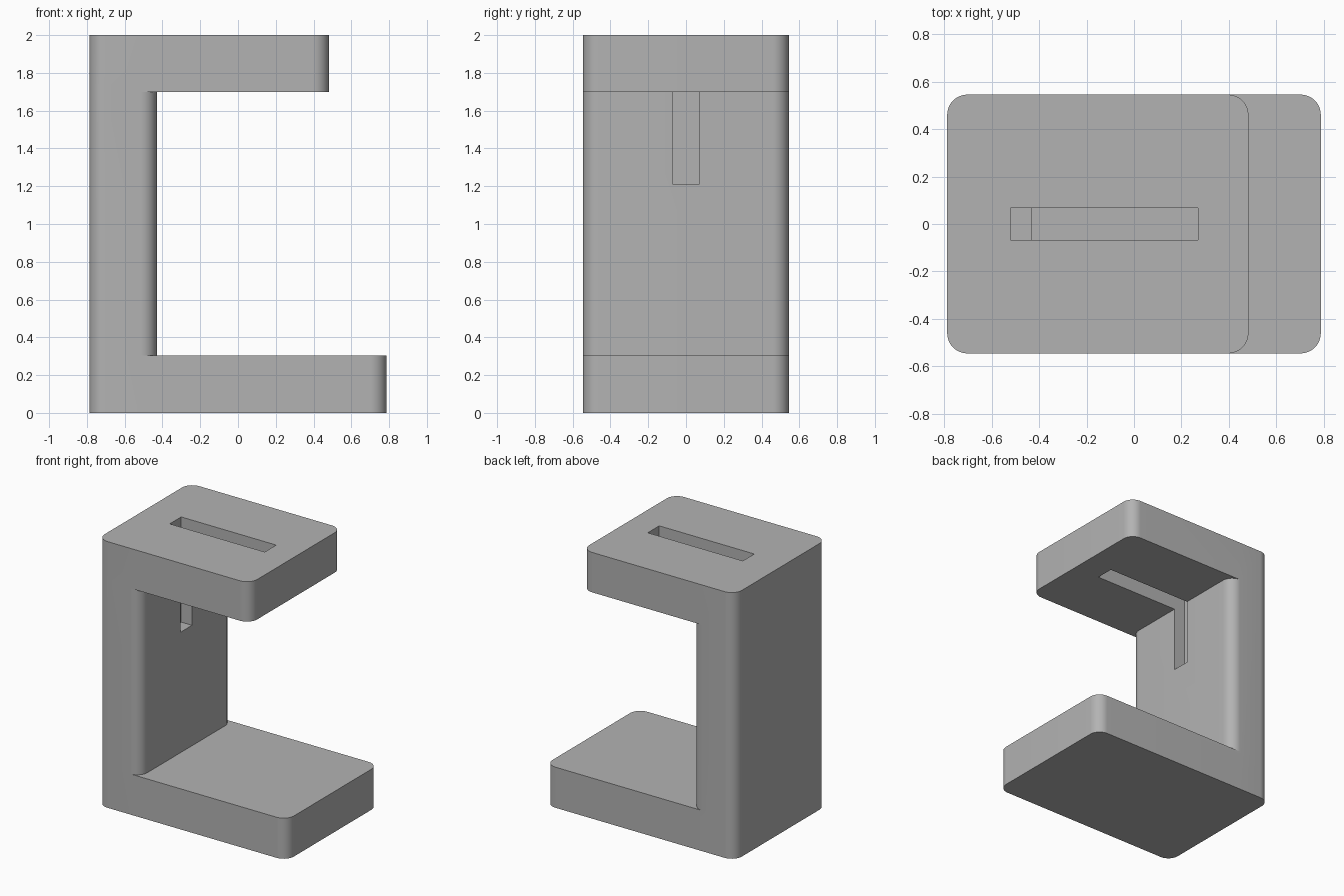
import bpy
import bmesh
from math import cos, sin, pi

cube = bpy.data.objects.get("Cube")
if cube:
    bpy.data.objects.remove(cube, do_unlink=True)

LEFT, HALF_DEPTH, RADIUS, STEPS = -0.787, 0.545, 0.085, 12

# Single plain grey
grey = bpy.data.materials.new("plain grey")
grey.use_nodes = True
grey.diffuse_color = (0.45, 0.45, 0.45, 1)
grey.node_tree.nodes["Principled BSDF"].inputs["Base Color"].default_value = grey.diffuse_color


def block(name, x0, x1, half_y, z0, z1, radius=0.0):
    """Upright prism with rounded vertical corners."""
    points = []
    corners = [(x1, 1, 1), (x0, -1, 1), (x0, -1, -1), (x1, 1, -1)]
    for i, (x, sx, sy) in enumerate(corners):
        cx, cy = x - sx * radius, sy * (half_y - radius)
        steps = STEPS if radius else 0
        for k in range(steps + 1):
            a = (i + k / max(steps, 1)) * pi / 2
            points.append((cx + radius * cos(a), cy + radius * sin(a), z0))
    bm = bmesh.new()
    face = bm.faces.new([bm.verts.new(p) for p in points])
    top = bmesh.ops.extrude_face_region(bm, geom=[face])["geom"]
    bmesh.ops.translate(bm, vec=(0, 0, z1 - z0),
                        verts=[g for g in top if isinstance(g, bmesh.types.BMVert)])
    bmesh.ops.recalc_face_normals(bm, faces=bm.faces)
    mesh = bpy.data.meshes.new(name)
    bm.to_mesh(mesh)
    bm.free()
    mesh.materials.append(grey)
    obj = bpy.data.objects.new(name, mesh)
    bpy.context.collection.objects.link(obj)
    return obj


def combine(target, other, operation):
    """Apply a boolean and discard the helper."""
    mod = target.modifiers.new(operation.lower(), "BOOLEAN")
    mod.operation, mod.object, mod.solver = operation, other, "EXACT"
    bpy.context.view_layer.objects.active = target
    bpy.ops.object.modifier_apply(modifier=mod.name)
    bpy.data.objects.remove(other, do_unlink=True)


# Upright wall with the long base and the shorter top shelf
stand = block("stand", LEFT, -0.43, HALF_DEPTH, 0, 2, RADIUS)
base = block("base", LEFT, 0.787, HALF_DEPTH, 0, 0.305, RADIUS)
shelf = block("top_shelf", LEFT, 0.482, HALF_DEPTH, 1.7, 2, RADIUS)
combine(stand, base, "UNION")
combine(stand, shelf, "UNION")

# Slot through the shelf, continuing down as a groove in the wall
slot = block("slot_cutter", -0.52, 0.27, 0.068, 1.21, 2.2)
combine(stand, slot, "DIFFERENCE")

# Smooth corners, sharp edges
bpy.ops.object.select_all(action="DESELECT")
stand.select_set(True)
bpy.context.view_layer.objects.active = stand
bpy.ops.object.shade_smooth_by_angle(angle=pi / 6)
